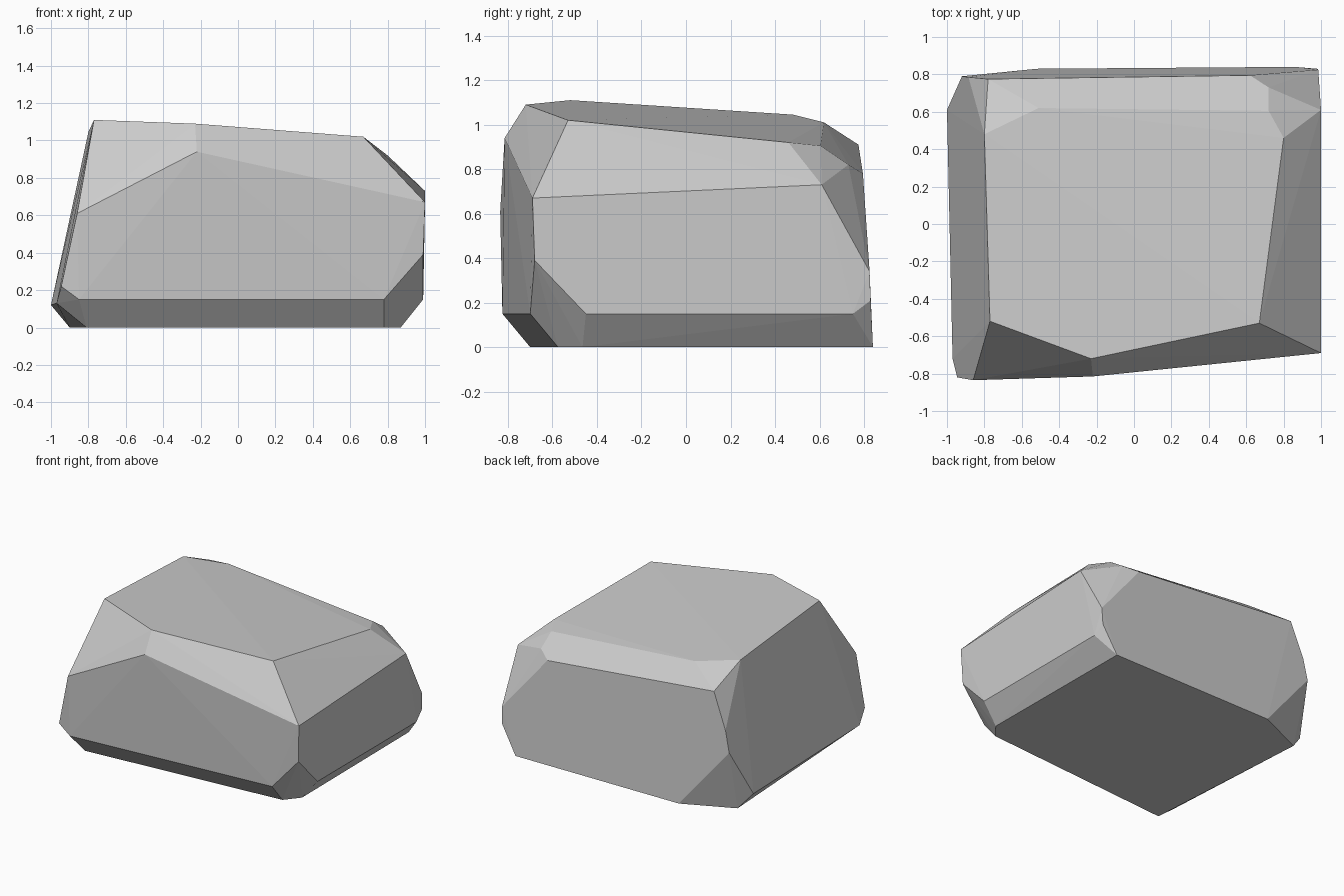
import bpy
import bmesh
import math

default_cube = bpy.data.objects.get("Cube")
if default_cube:
    bpy.data.objects.remove(default_cube, do_unlink=True)


def make_material(name, colour):
    """Plain flat material shown the same in viewport and render."""
    material = bpy.data.materials.new(name)
    material.use_nodes = True
    material.diffuse_color = colour
    shader = material.node_tree.nodes["Principled BSDF"]
    shader.inputs["Base Color"].default_value = colour
    shader.inputs["Roughness"].default_value = 0.9
    return material


def ring(height, outline):
    """Corners that share one height."""
    return [(x, y, height) for x, y in outline]


def make_faceted_stone(name, corners, material):
    """Wrap the corners in a convex skin and merge the coplanar facets."""
    mesh = bpy.data.meshes.new(name)
    bm = bmesh.new()
    for corner in corners:
        bm.verts.new(corner)
    hull = bmesh.ops.convex_hull(bm, input=bm.verts[:], use_existing_faces=False)
    unused = {v for v in hull["geom_interior"] + hull["geom_unused"]
              if isinstance(v, bmesh.types.BMVert)}
    bmesh.ops.delete(bm, geom=list(unused), context="VERTS")
    bmesh.ops.dissolve_limit(bm, angle_limit=math.radians(1),
                             verts=bm.verts[:], edges=bm.edges[:])
    bmesh.ops.recalc_face_normals(bm, faces=bm.faces[:])
    bm.to_mesh(mesh)
    bm.free()
    mesh.materials.append(material)
    stone = bpy.data.objects.new(name, mesh)
    bpy.context.collection.objects.link(stone)
    return stone


# Flat underside, then the lip where the lower chamfer meets the walls
underside = ring(0, [(-.81, -.7), (.78, -.575), (.87, -.465),
                     (.86, .84), (-.52, .83), (-.9, .66)])
lower_lip = ring(.15, [(-.85, -.825), (.78, -.7), (.99, -.45), (.99, .75)])
left_lip = [(-.97, -.72, .13), (-1, .61, .12)]

# Wall corners
front_wall = [(-.945, -.82, .22), (-.86, -.835, .61), (-.22, -.815, .94),
              (1, -.69, .67), (.99, -.68, .39)]
back_wall = [(.985, .825, .34), (.98, .83, .21), (1, .61, .73),
             (-.92, .79, .48), (-.885, .785, .64)]

# Sloping crown and its chipped rear edge
crown = [(-.77, -.52, 1.11), (-.23, -.72, 1.09), (.67, -.53, 1.02),
         (.8, .46, .92), (-.8, .48, 1.045), (-.51, .62, 1.01)]
rear_chips = [(.72, .605, .905), (.72, .73, .82),
              (.62, .795, .78), (-.78, .775, .91)]

stone_grey = make_material("stone_grey", (.6, .6, .6, 1))
make_faceted_stone(
    "boulder",
    underside + lower_lip + left_lip + front_wall + back_wall + crown + rear_chips,
    stone_grey,
)
